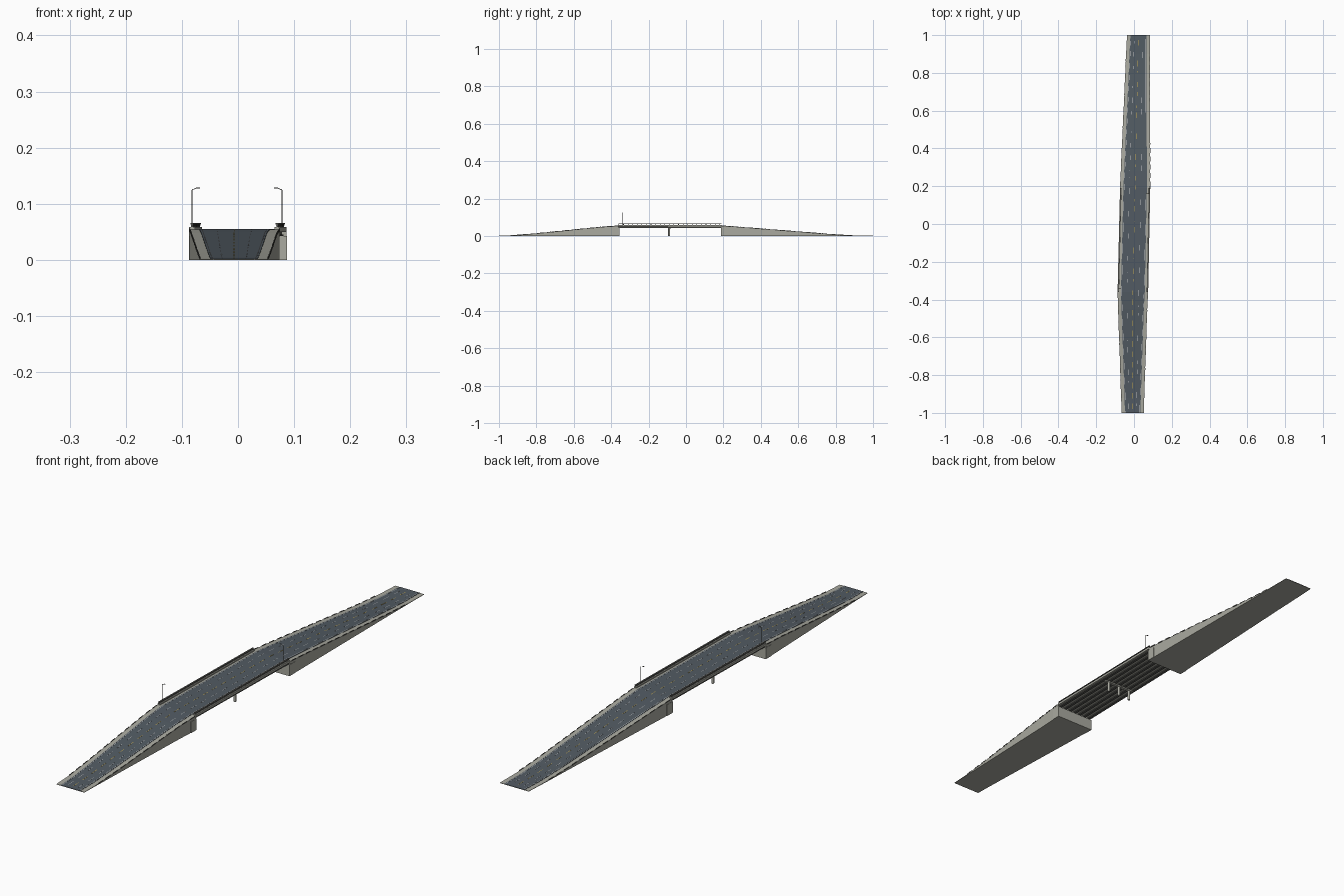
import bpy, bmesh, math
from mathutils import Vector

if "Cube" in bpy.data.objects:
    bpy.data.objects.remove(bpy.data.objects["Cube"])


def material(name, rgb):
    m = bpy.data.materials.new(name)
    m.diffuse_color = (*rgb, 1)
    m.use_nodes = True
    m.node_tree.nodes["Principled BSDF"].inputs["Base Color"].default_value = m.diffuse_color
    return m


CONCRETE = material("concrete", (0.40, 0.40, 0.35))
ASPHALT = material("asphalt", (0.085, 0.105, 0.125))
DARK = material("dark_steel", (0.10, 0.10, 0.09))
WHITE = material("white_paint", (0.65, 0.65, 0.62))
YELLOW = material("yellow_paint", (0.60, 0.42, 0.08))

# Stations along the road: y, centre x, half width, surface height
STATIONS = [(-1, -.007, .059, .002), (-.92, -.007, .061, .004), (-.8, -.007, .065, .014),
            (-.45, -.007, .077, .049), (-.36, -.006, .081, .055), (.19, .006, .080, .055),
            (.28, .008, .078, .049), (.8, .019, .065, .008), (.9, .021, .063, .003),
            (1, .024, .061, .002)]
Y0, Y1 = -.36, .19
SHOULDER = .018


def at(y):
    """Road centre, half width and height at y."""
    for a, b in zip(STATIONS, STATIONS[1:]):
        if y <= b[0] + 1e-9:
            t = (y - a[0]) / (b[0] - a[0])
            return [p + (q - p) * t for p, q in zip(a[1:], b[1:])]
    return STATIONS[-1][1:]


def finish(name, bm, mat):
    bmesh.ops.recalc_face_normals(bm, faces=bm.faces)
    me = bpy.data.meshes.new(name)
    bm.to_mesh(me)
    bm.free()
    ob = bpy.data.objects.new(name, me)
    ob.data.materials.append(mat)
    bpy.context.collection.objects.link(ob)
    return ob


def add_loft(bm, ya, yb, section):
    """Sweep a four-sided section (left, right, bottom, top) along y."""
    ys = [ya] + [s[0] for s in STATIONS if ya + .001 < s[0] < yb - .001] + [yb]
    rings = []
    for y in ys:
        l, r, b, t = section(*at(y))
        rings.append([bm.verts.new(p) for p in ((l, y, b), (r, y, b), (r, y, t), (l, y, t))])
    for p, q in zip(rings, rings[1:]):
        for i in range(4):
            j = (i + 1) % 4
            bm.faces.new((p[i], p[j], q[j], q[i]))
    bm.faces.new(rings[0])
    bm.faces.new(rings[-1])


def loft(name, spans, section, mat):
    bm = bmesh.new()
    for a, b in spans:
        add_loft(bm, a, b, section)
    return finish(name, bm, mat)


def rod(name, a, b, r, mat, sides=12):
    a, b = Vector(a), Vector(b)
    bpy.ops.mesh.primitive_cylinder_add(vertices=sides, radius=r, depth=(b - a).length,
                                        location=(a + b) / 2)
    ob = bpy.context.object
    ob.name = name
    ob.rotation_euler = (b - a).to_track_quat('Z', 'Y').to_euler()
    ob.data.materials.append(mat)
    bpy.ops.object.shade_smooth_by_angle()
    return ob


def box(name, lo, hi, mat):
    bpy.ops.mesh.primitive_cube_add(size=1, location=[(p + q) / 2 for p, q in zip(lo, hi)])
    ob = bpy.context.object
    ob.name = name
    ob.scale = [q - p for p, q in zip(lo, hi)]
    ob.data.materials.append(mat)
    return ob


def dashes(a, b, length, gap):
    out = []
    while a + length < b:
        out.append((a, a + length))
        a += length + gap
    return out


# Solid approach ramps down to the ground
for name, a, b in (("front_ramp", -1, Y0), ("back_ramp", Y1, 1)):
    loft(name, [(a, b)], lambda c, h, z: (c - h, c + h, 0, z - .0008), CONCRETE)

# Deck slab and girders
loft("deck_slab", [(Y0, Y1)], lambda c, h, z: (c - h, c + h, z - .005, z - .0008), CONCRETE)
for i in range(7):
    o = (i - 3) * .0235
    loft("girder_web", [(Y0, Y1)], lambda c, h, z: (c + o - .002, c + o + .002, .044, z - .004), DARK)
    loft("girder_flange", [(Y0, Y1)], lambda c, h, z: (c + o - .005, c + o + .005, .043, .045), DARK)

# Asphalt and painted lines
loft("road_surface", [(-1, 1)],
     lambda c, h, z: (c - h + SHOULDER, c + h - SHOULDER, z - .001, z), ASPHALT)
loft("centre_line", dashes(-.98, 1, .03, .025),
     lambda c, h, z: (c - .0008, c + .0008, z - .0004, z + .0003), YELLOW)
for s in (-1, 1):
    loft("lane_line", dashes(-.98, 1, .03, .03),
         lambda c, h, z: (c + s * (h - SHOULDER) * .5 - .0006, c + s * (h - SHOULDER) * .5 + .0006,
                          z - .0004, z + .0003), WHITE)
    loft("edge_line", [(-1, 1)],
         lambda c, h, z: (c + s * (h - SHOULDER - .004) - .0006, c + s * (h - SHOULDER - .004) + .0006,
                          z - .0004, z + .0003), WHITE)

# Abutments: wall and projecting side pillars
for name, ya, yb in (("front_abutment", Y0 - .03, Y0 + .004), ("back_abutment", Y1 - .004, Y1 + .03)):
    c, h, z = at((ya + yb) / 2)
    box(name, (c - h - .001, ya, 0), (c + h + .001, yb, .043), CONCRETE)

# Centre pier: cap beam and three round columns
pc = at(-.09)[0]
box("pier_cap", (pc - .066, -.096, .038), (pc + .066, -.084, .0435), CONCRETE)
for o in (-.05, 0, .05):
    rod("pier_column", (pc + o, -.09, 0), (pc + o, -.09, .039), .005, CONCRETE, 16)

# Parapet kerbs, rails and posts on the deck
for s in (-1, 1):
    def strip(name, inner, outer, low, high, spans, mat):
        loft(name, spans, lambda c, h, z: (*sorted((c + s * (h - inner), c + s * (h - outer))),
                                           z + low, z + high), mat)
    strip("parapet_kerb", .010, 0, -.001, .0035, [(Y0, Y1)], CONCRETE)
    strip("upper_rail", .008, .002, .0085, .0105, [(Y0, Y1)], DARK)
    strip("lower_rail", .007, .003, .005, .0065, [(Y0, Y1)], DARK)
    strip("rail_post", .0065, .0035, .003, .009, dashes(Y0, Y1 + .004, .003, .0215), DARK)
    # Low guard rail segments on the ramps
    strip("ramp_guard", .0012, -.0006, -.003, .0012,
          dashes(-.92, Y0, .026, .018) + dashes(Y1 + .01, .9, .026, .018), DARK)

# Lamp posts, arms reaching inwards over the road
for s, x, y in ((-1, -.082, -.34), (1, .078, .16)):
    rod("lamp_post", (x, y, .055), (x, y, .125), .0009, DARK, 8)
    rod("lamp_arm", (x, y, .125), (x - s * .008, y, .128), .0006, DARK, 8)
    lo, hi = sorted((x - s * .007, x - s * .014))
    box("lamp_head", (lo, y - .0015, .1275), (hi, y + .0015, .129), DARK)
